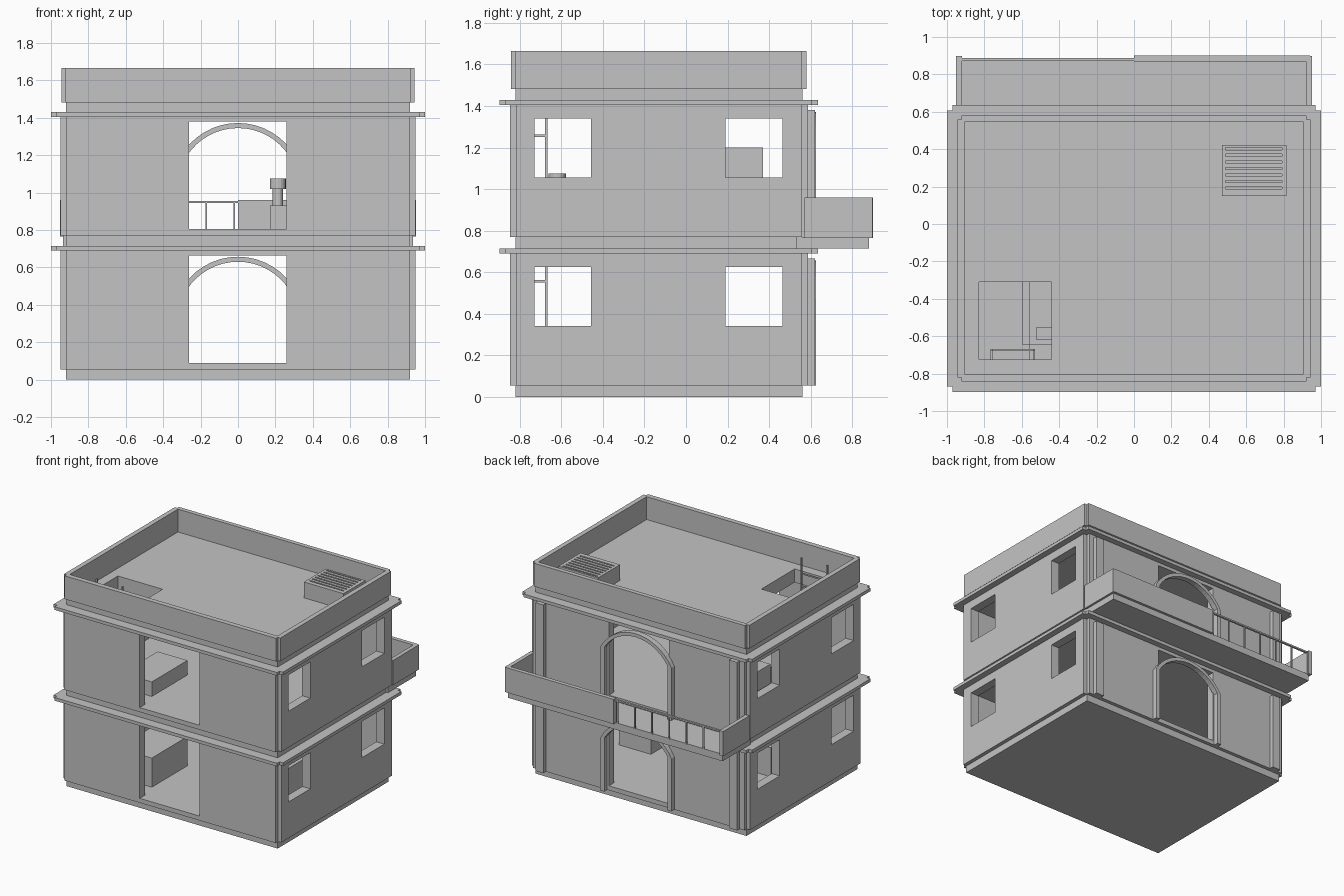
import bpy, bmesh, math

cube = bpy.data.objects.get("Cube")
if cube:
    bpy.data.objects.remove(cube)

grey = bpy.data.materials.new("plain grey")
grey.use_nodes = True
grey.diffuse_color = (0.55, 0.55, 0.55, 1)
grey.node_tree.nodes["Principled BSDF"].inputs["Base Color"].default_value = grey.diffuse_color


def prism(name, outline, low, high, axis="z"):
    """Extrude an outline between two levels along z or y."""
    bm = bmesh.new()
    place = (lambda a, b, t: (a, b, t)) if axis == "z" else (lambda a, b, t: (a, t, b))
    face = bm.faces.new([bm.verts.new(place(a, b, low)) for a, b in outline])
    ext = bmesh.ops.extrude_face_region(bm, geom=[face])
    shift = place(0, 0, high - low)
    bmesh.ops.translate(bm, vec=shift, verts=[v for v in ext["geom"] if isinstance(v, bmesh.types.BMVert)])
    bmesh.ops.recalc_face_normals(bm, faces=bm.faces)
    mesh = bpy.data.meshes.new(name)
    bm.to_mesh(mesh)
    bm.free()
    mesh.materials.append(grey)
    obj = bpy.data.objects.new(name, mesh)
    bpy.context.collection.objects.link(obj)
    return obj


def box(name, x0, x1, y0, y1, z0, z1):
    return prism(name, [(x0, y0), (x1, y0), (x1, y1), (x0, y1)], z0, z1)


def notched(name, x, y0, y1, n, z0, z1):
    """Slab whose four corners are stepped in by n."""
    pts = [(x - n, y0), (x - n, y0 + n), (x, y0 + n),
           (x, y1 - n), (x - n, y1 - n), (x - n, y1)]
    return prism(name, pts + [(-a, b) for a, b in reversed(pts)], z0, z1)


def cut(target, *extents):
    """Subtract boxes from a part."""
    cutters = []
    for e in extents:
        c = box("cutter", *e)
        c.hide_render = True
        cutters.append(c)
        mod = target.modifiers.new("opening", "BOOLEAN")
        mod.operation = "DIFFERENCE"
        mod.solver = "EXACT"
        mod.object = c
    bpy.context.view_layer.update()
    graph = bpy.context.evaluated_depsgraph_get()
    mesh = bpy.data.meshes.new_from_object(target.evaluated_get(graph))
    target.modifiers.clear()
    target.data = mesh
    for c in cutters:
        bpy.data.objects.remove(c)


def arch(name, base, spring, centre, r_out, r_in, half_out, half_in):
    """Flat segmental arch with straight jambs standing proud of the back wall."""
    def curve(r, half):
        top = math.asin(half / r)
        arc = [(r * math.sin(top * (1 - i / 8)), centre + r * math.cos(top * (1 - i / 8)))
               for i in range(17)]
        return [(half, base)] + arc + [(-half, base)]
    prism(name, curve(r_out, half_out) + curve(r_in, half_in)[::-1], 0.58, 0.625, "y")


STOREY = 0.715
HATCH = (-0.83, -0.44, -0.725, -0.31)
WELL = (-0.83, -0.56, -0.725, -0.31)

# Two storeys
for label, z in (("lower", 0), ("upper", STOREY)):
    plinth = box(label + "_plinth", -0.92, 0.92, -0.82, 0.56, z, z + 0.055)
    wall = notched(label + "_walls", 0.95, -0.848, 0.588, 0.03, z + 0.055, z + 0.69)
    cornice = notched(label + "_cornice", 1.0, -0.898, 0.636, 0.03, z + 0.69, z + STOREY)

    # Room, front and back doorways, side windows
    cut(wall,
        (-0.88, 0.88, -0.78, 0.525, z + 0.09, z + 0.664),
        (-0.263, 0.26, -1, 1, z + 0.0901, z + 0.6639),
        (-1.1, 1.1, -0.73, -0.457, z + 0.34, z + 0.625),
        (-1.1, 1.1, 0.19, 0.465, z + 0.34, z + 0.625))

    # Ladder openings through the slabs
    if label == "upper":
        cut(plinth, (*WELL, z - 0.1, z + 0.2))
        cut(wall, (*WELL, z - 0.1, z + 0.2))
    top_hole = HATCH if label == "upper" else WELL
    cut(wall, (*top_hole, z + 0.6, z + 0.8))
    cut(cornice, (*top_hole, z + 0.6, z + 0.8))

    # Back wall trim
    arch(label + "_back_arch", z + 0.055, z + 0.465, z + 0.305, 0.352, 0.325, 0.31, 0.275)
    for side, s in (("left", 1), ("right", -1)):
        xs = sorted((s * 0.81, s * 0.88))
        box(f"{label}_{side}_pilaster", *xs, 0.58, 0.62, z + 0.055, z + 0.665)

# Roof slab and parapet
roof = box("roof_slab", -0.92, 0.92, -0.82, 0.56, 1.43, 1.485)
cut(roof, (*HATCH, 1.4, 1.6))
parapet = notched("parapet", 0.943, -0.842, 0.58, 0.022, 1.482, 1.665)
cut(parapet, (-0.905, 0.905, -0.802, 0.545, 1.4, 1.8))

# Roof vent with slots
vent = box("roof_vent", 0.47, 0.815, 0.15, 0.423, 1.48, 1.61)
cut(vent, *[(0.49, 0.79, y - 0.006, y + 0.006, 1.585, 1.7)
            for y in [0.192 + 0.035 * i for i in range(7)]])

# Balcony
box("balcony_slab", -0.935, 0.935, 0.53, 0.88, STOREY, 0.77)
for side, s in (("left", 1), ("right", -1)):
    box(f"balcony_{side}_wall", *sorted((s * 0.92, s * 0.952)), 0.57, 0.897, 0.765, 0.96)
box("balcony_back_wall", 0, 0.94, 0.868, 0.9, 0.765, 0.96)
box("balcony_rail", -0.93, 0, 0.872, 0.888, 0.943, 0.955)
for i in range(7):
    x = -0.02 - 0.15 * i
    box("balcony_bar", x - 0.005, x + 0.005, 0.875, 0.885, 0.765, 0.945)

# Ladder through both storeys
for x in (-0.76, -0.535):
    box("ladder_rail", x - 0.006, x + 0.006, -0.68, -0.667, 0.09, 1.62)
    for z in (0.55, 1.25):
        box("ladder_bracket", x - 0.006, x + 0.006, -0.78, -0.67, z, z + 0.012)
for i in range(14):
    z = 0.19 + 0.1 * i
    box("ladder_rung", -0.76, -0.535, -0.678, -0.669, z, z + 0.01)

# Furniture
box("lower_counter", -0.6, -0.3, -0.645, -0.2, 0.09, 0.32)
box("lower_chest", 0.32, 0.6, -0.5, -0.02, 0.09, 0.32)
box("upper_counter", -0.56, -0.3, -0.645, -0.2, 0.8, 0.92)
box("counter_crate", -0.52, -0.44, -0.62, -0.55, 0.92, 1.0)
box("upper_cabinet", -0.87, -0.6, 0.19, 0.37, 0.8, 1.2)
box("stove_base", 0.17, 0.45, -0.72, -0.5, 0.8, 0.93)


def cylinder(name, r, z0, z1):
    ring = [(0.213 + r * math.cos(math.tau * i / 16), -0.62 + r * math.sin(math.tau * i / 16))
            for i in range(16)]
    prism(name, ring, z0, z1)


cylinder("stove_pipe", 0.028, 0.93, 1.02)
cylinder("stove_cap", 0.043, 1.02, 1.075)
